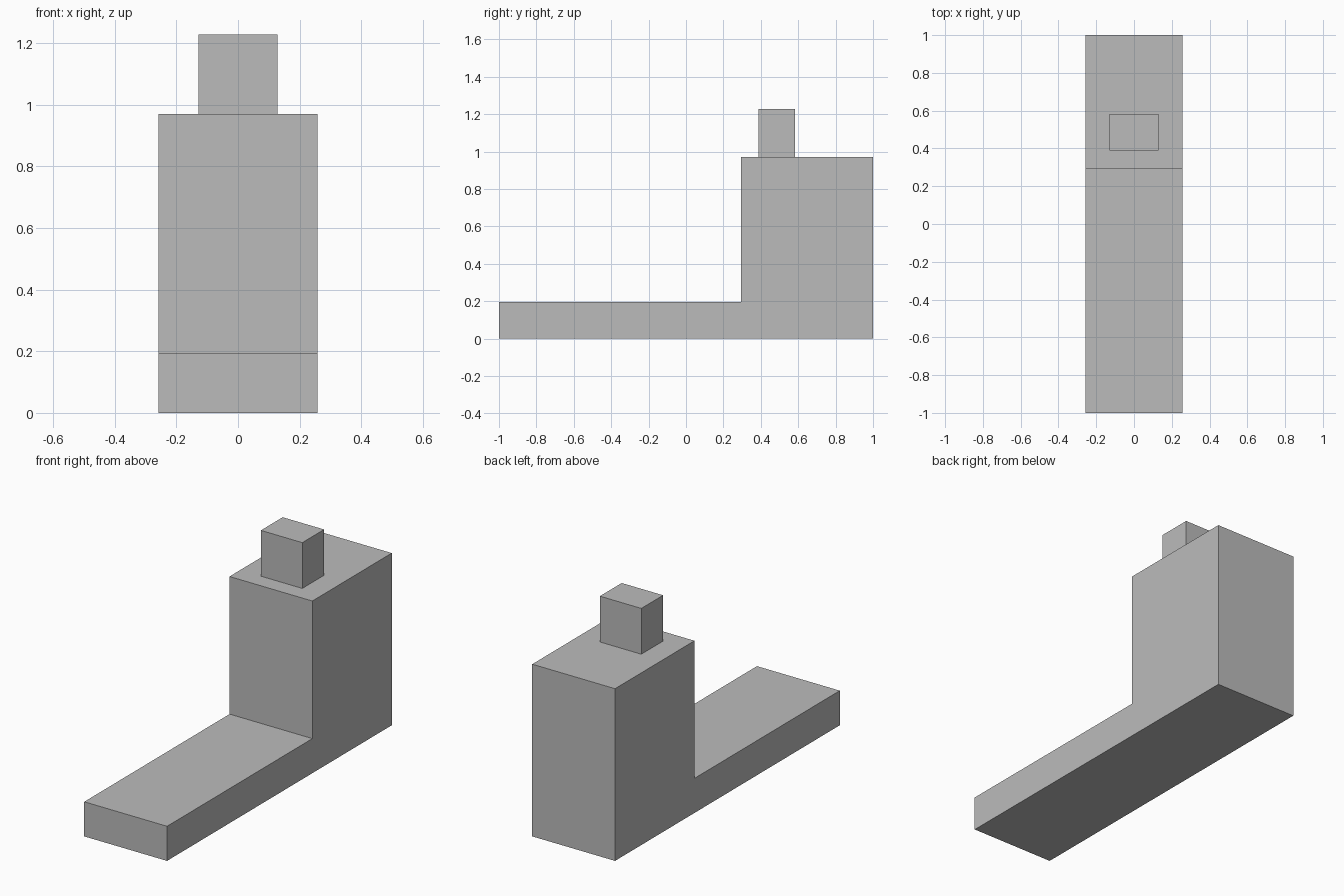
import bpy
import bmesh

# Remove the default object
cube = bpy.data.objects.get("Cube")
if cube:
    bpy.data.objects.remove(cube, do_unlink=True)

# Single plain grey
GREY = (0.5, 0.5, 0.5, 1.0)
grey = bpy.data.materials.new("plain_grey")
grey.use_nodes = True
grey.diffuse_color = GREY
grey.node_tree.nodes["Principled BSDF"].inputs["Base Color"].default_value = GREY


def extrude_profile(name, profile, half_width):
    """Sweep a closed (y, z) outline across x."""
    bm = bmesh.new()
    face = bm.faces.new([bm.verts.new((-half_width, y, z)) for y, z in profile])
    swept = bmesh.ops.extrude_face_region(bm, geom=[face])["geom"]
    verts = [v for v in swept if isinstance(v, bmesh.types.BMVert)]
    bmesh.ops.translate(bm, verts=verts, vec=(2 * half_width, 0, 0))
    bmesh.ops.recalc_face_normals(bm, faces=bm.faces)
    mesh = bpy.data.meshes.new(name)
    bm.to_mesh(mesh)
    bm.free()
    mesh.materials.append(grey)
    obj = bpy.data.objects.new(name, mesh)
    bpy.context.collection.objects.link(obj)
    return obj


FRONT, BACK = -1.0, 1.0
STEP_Y, STEP_Z, TOP_Z = 0.293, 0.195, 0.97

# L-shaped body: low front slab rising to a tall rear block
extrude_profile("body", [(FRONT, 0), (BACK, 0), (BACK, TOP_Z), (STEP_Y, TOP_Z),
                         (STEP_Y, STEP_Z), (FRONT, STEP_Z)], 0.258)

# Small block on top of the rear block
extrude_profile("top_block", [(0.388, TOP_Z), (0.582, TOP_Z),
                              (0.582, 1.228), (0.388, 1.228)], 0.129)
